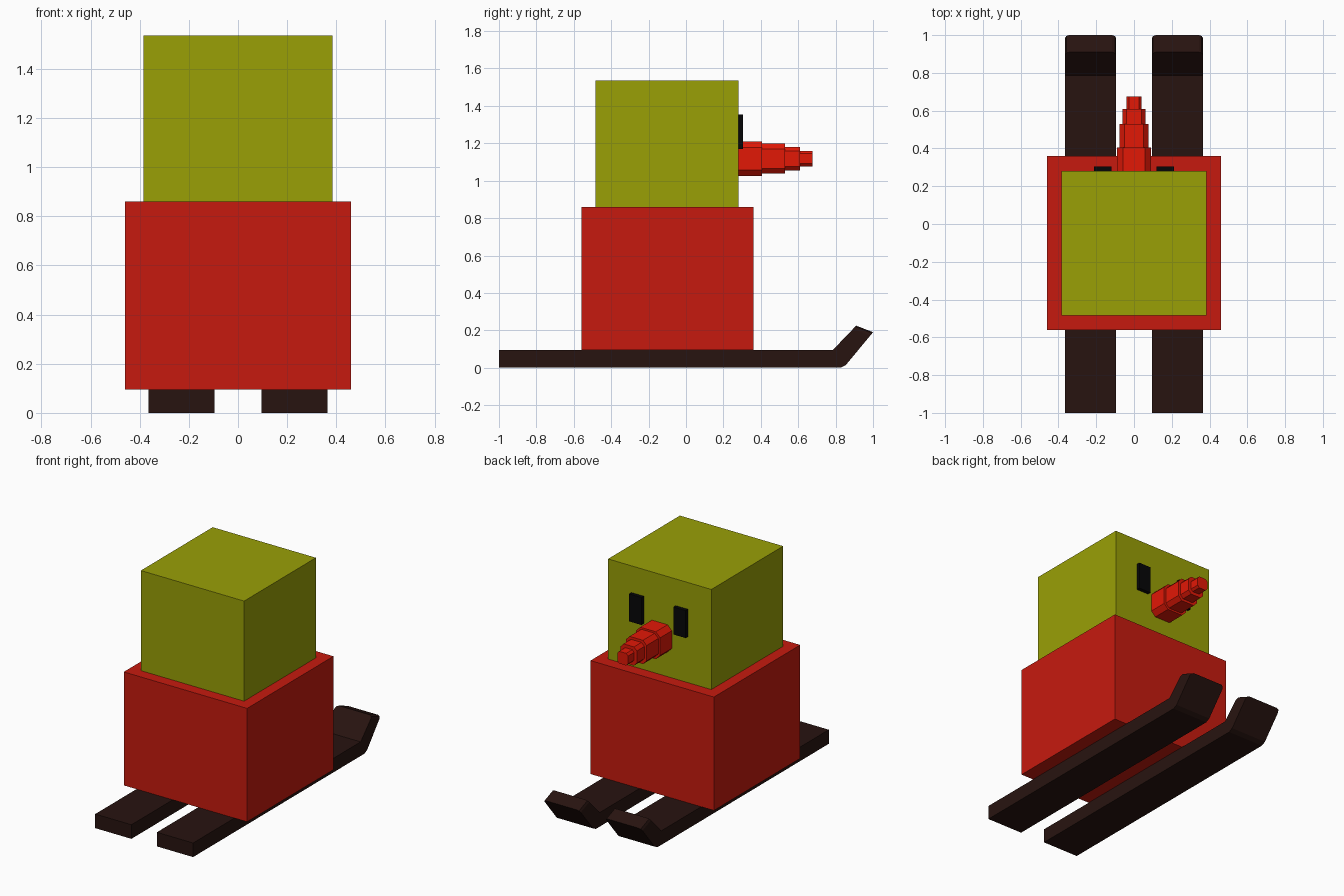
import bpy, bmesh
from mathutils import Vector

if "Cube" in bpy.data.objects:
    bpy.data.objects.remove(bpy.data.objects["Cube"])


def material(name, rgb):
    m = bpy.data.materials.new(name)
    m.diffuse_color = (*[(c / 255) ** 2.2 for c in rgb], 1)
    m.use_nodes = True
    m.node_tree.nodes["Principled BSDF"].inputs["Base Color"].default_value = m.diffuse_color
    return m


OLIVE = material("olive", (152, 158, 15))
RED = material("red", (197, 32, 22))
NOSE_RED = material("bright_red", (225, 30, 15))
BROWN = material("dark_brown", (44, 26, 23))
BLACK = material("black", (15, 15, 16))


def finish(bm, name, mat):
    bmesh.ops.recalc_face_normals(bm, faces=bm.faces)
    me = bpy.data.meshes.new(name)
    bm.to_mesh(me)
    bm.free()
    me.materials.append(mat)
    ob = bpy.data.objects.new(name, me)
    bpy.context.collection.objects.link(ob)
    return ob


def extrude(bm, points, offset):
    """Fill a closed outline and extrude it by offset."""
    face = bm.faces.new([bm.verts.new(p) for p in points])
    new = bmesh.ops.extrude_face_region(bm, geom=[face])["geom"]
    verts = [g for g in new if isinstance(g, bmesh.types.BMVert)]
    bmesh.ops.translate(bm, verts=verts, vec=Vector(offset))
    # the extrusion consumes the source face, so close the start cap again
    if face.is_valid is False or face not in bm.faces:
        return
    return face


def box(name, lo, hi, mat):
    bm = bmesh.new()
    bmesh.ops.create_cube(bm, size=1)
    for v in bm.verts:
        v.co = [lo[i] if v.co[i] < 0 else hi[i] for i in range(3)]
    return finish(bm, name, mat)


# Body and head blocks
box("body", (-0.46, -0.56, 0.095), (0.46, 0.36, 0.86), RED)
box("head", (-0.385, -0.485, 0.86), (0.385, 0.28, 1.535), OLIVE)

# Eyes
for side, x in (("left", -0.165), ("right", 0.165)):
    box(side + "_eye", (x - 0.046, 0.28, 1.17), (x + 0.046, 0.305, 1.355), BLACK)

# Nose: stepped segments with chamfered square sections
bm = bmesh.new()
start = 0.28
for end, w, h in ((0.405, 0.09, 0.092), (0.53, 0.077, 0.08),
                  (0.61, 0.06, 0.063), (0.675, 0.04, 0.041)):
    a, b = w * 0.65, h * 0.65
    outline = [(a, h), (w, b), (w, -b), (a, -h), (-a, -h), (-w, -b), (-w, b), (-a, h)]
    extrude(bm, [(x, start, 1.118 + z) for x, z in outline], (0, end - start, 0))
    start = end
finish(bm, "nose", NOSE_RED)

# Skis: side profile with a turned-up tip, corners of the tip bevelled
profile = [(-1, 0), (0.825, 0), (0.855, 0.015), (1, 0.19), (0.91, 0.225),
           (0.785, 0.095), (-1, 0.095)]
for side, x in (("left", -0.365), ("right", 0.095)):
    bm = bmesh.new()
    extrude(bm, [(x, y, z) for y, z in profile], (0.27, 0, 0))
    tip = [e for e in bm.edges if all(v.co.y > 0.9 for v in e.verts)
           and abs(e.verts[0].co.x - e.verts[1].co.x) < 0.01]
    bmesh.ops.bevel(bm, geom=tip, offset=0.022, segments=2, profile=0.5, affect='EDGES')
    finish(bm, side + "_ski", BROWN)
